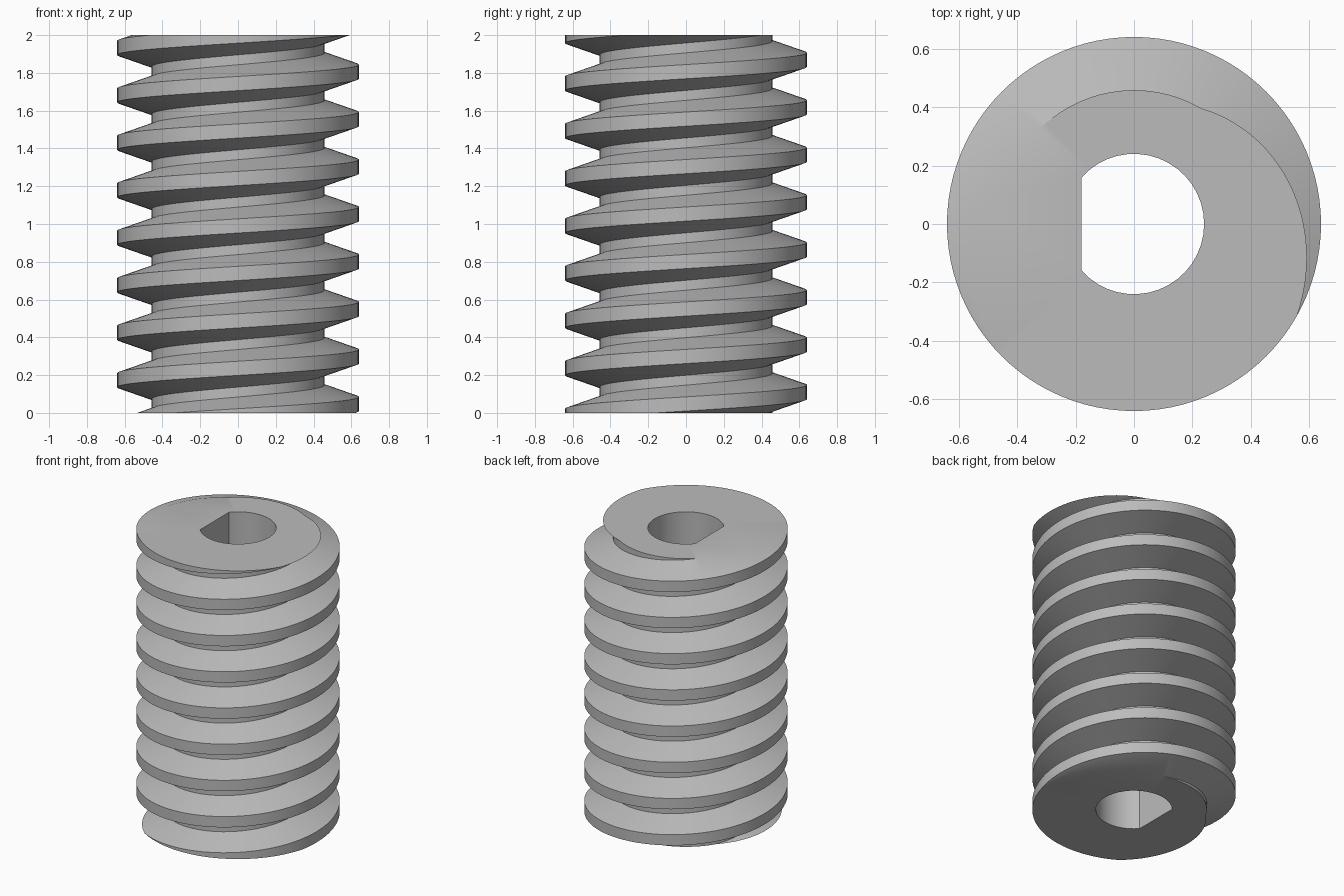
import bpy, bmesh, math

cube = bpy.data.objects.get("Cube")
if cube:
    bpy.data.objects.remove(cube, do_unlink=True)

HEIGHT, PITCH = 2.0, 0.2513
ROOT_R, CREST_R = 0.458, 0.64
BORE_R, FLAT_X = 0.24, -0.18
SEGS, TURNS = 96, 11
CREST_TOP = 0.085          # height of the crest's upper edge at angle zero
CREST, FLANK = 0.075, 0.062

# One thread ridge: radius and height along the axis, from lower to upper root
PROFILE = [(ROOT_R, -CREST - FLANK), (CREST_R, -CREST), (CREST_R, 0), (ROOT_R, FLANK)]

bm = bmesh.new()

# Thread: sweep the ridge up a right-handed helix, overrunning both ends
columns = []
for s in range(-SEGS, (TURNS - 1) * SEGS + 1):
    a = math.tau * s / SEGS
    rise = CREST_TOP + PITCH * s / SEGS
    columns.append([bm.verts.new((r * math.cos(a), r * math.sin(a), z + rise))
                    for r, z in PROFILE])
for i in range(len(columns) - 1):
    here, there = columns[i], columns[i + 1]
    for k in range(3):
        bm.faces.new((here[k], there[k], there[k + 1], here[k + 1]))
    # Root band up to the next turn of the ridge
    if i + SEGS + 1 < len(columns):
        above, above_next = columns[i + SEGS], columns[i + SEGS + 1]
        bm.faces.new((here[3], there[3], above_next[0], above[0]))

# Trim the thread flat at both ends
for z, direction in ((0, -1), (HEIGHT, 1)):
    bm.normal_update()
    bmesh.ops.bisect_plane(bm, geom=bm.verts[:] + bm.edges[:] + bm.faces[:],
                           dist=1e-6, plane_co=(0, 0, z),
                           plane_no=(0, 0, direction), clear_outer=True)

# Bore: round hole with one flat side
limit = math.acos(FLAT_X / BORE_R)
ARC = 32
angles = [limit * (2 * i / ARC - 1) for i in range(ARC + 1)]
rings = [[bm.verts.new((BORE_R * math.cos(a), BORE_R * math.sin(a), z)) for a in angles]
         for z in (0, HEIGHT)]
for i in range(ARC + 1):
    j = (i + 1) % (ARC + 1)
    bm.faces.new((rings[0][i], rings[1][i], rings[1][j], rings[0][j]))

# End caps between the thread outline and the bore
for z in (0, HEIGHT):
    rim = [e for e in bm.edges if e.is_boundary
           and all(abs(v.co.z - z) < 1e-4 for v in e.verts)]
    bmesh.ops.triangle_fill(bm, edges=rim, use_beauty=True, normal=(0, 0, 1))

bmesh.ops.recalc_face_normals(bm, faces=bm.faces[:])
mesh = bpy.data.meshes.new("threaded_rod")
bm.to_mesh(mesh)
bm.free()

rod = bpy.data.objects.new("threaded_rod", mesh)
bpy.context.collection.objects.link(rod)

# Plain grey metal
grey = bpy.data.materials.new("light_grey")
grey.use_nodes = True
colour = (0.5, 0.5, 0.5, 1)
grey.diffuse_color = colour
grey.node_tree.nodes["Principled BSDF"].inputs["Base Color"].default_value = colour
mesh.materials.append(grey)

bpy.context.view_layer.objects.active = rod
rod.select_set(True)
bpy.ops.object.shade_smooth_by_angle(angle=math.radians(30))
